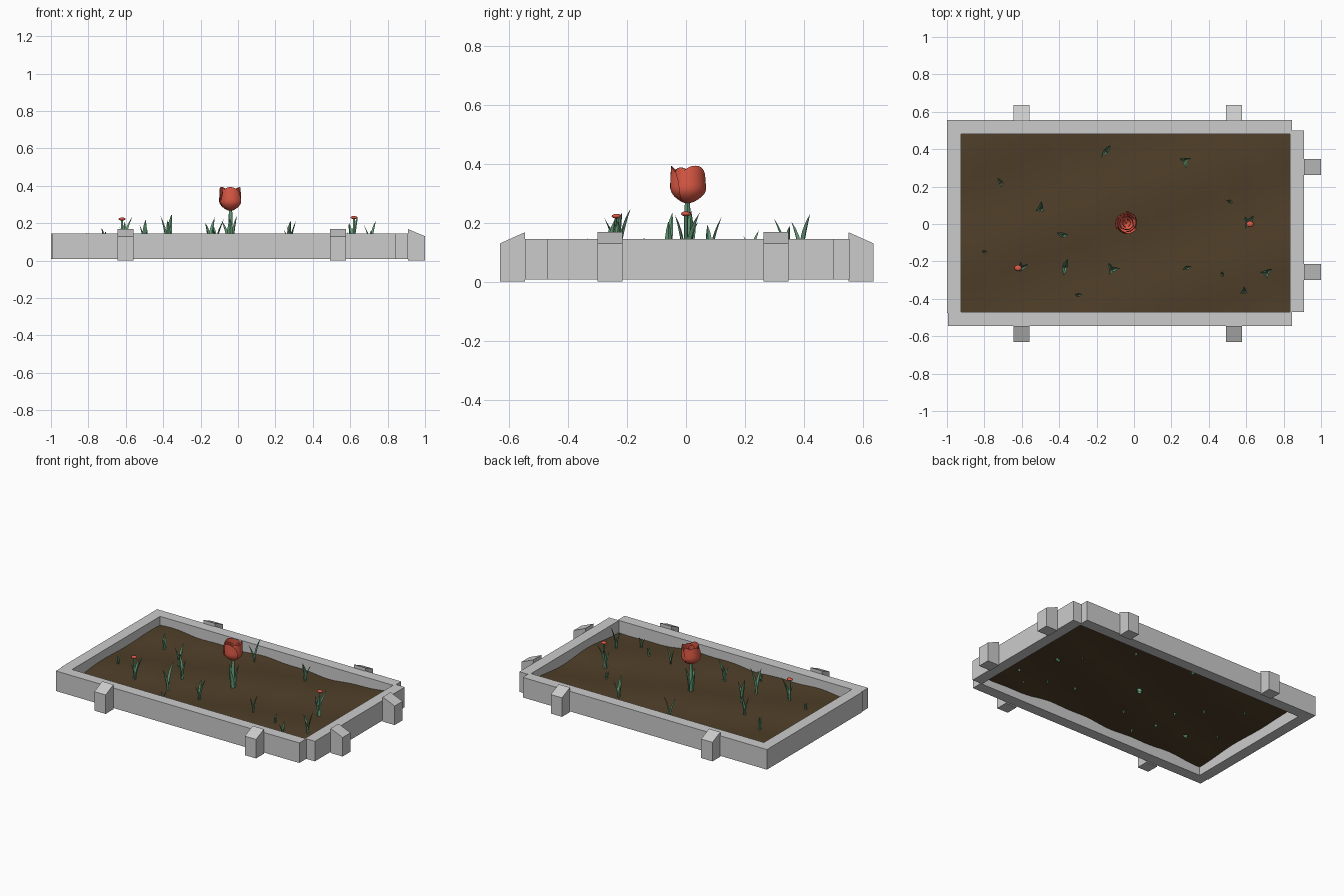
import bpy, bmesh, math
from math import sin, cos, pi, radians

if "Cube" in bpy.data.objects:
    bpy.data.objects.remove(bpy.data.objects["Cube"])


def material(name, rgb):
    m = bpy.data.materials.new(name)
    m.diffuse_color = (*rgb, 1)
    m.use_nodes = True
    m.node_tree.nodes["Principled BSDF"].inputs["Base Color"].default_value = m.diffuse_color
    return m


SOIL = material("soil_brown", (0.08, 0.05, 0.022))
LEAF = material("leaf_green", (0.14, 0.36, 0.2))
PETAL = material("petal_red", (0.72, 0.1, 0.06))


def finish(name, bm, mat=None, smooth=False):
    me = bpy.data.meshes.new(name)
    bmesh.ops.recalc_face_normals(bm, faces=bm.faces)
    bm.to_mesh(me)
    bm.free()
    ob = bpy.data.objects.new(name, me)
    bpy.context.collection.objects.link(ob)
    if mat:
        me.materials.append(mat)
    for p in me.polygons:
        p.use_smooth = smooth
    return ob


def grid(bm, fn, nu, nv):
    """Sheet of quads from fn(u, v), u and v in 0..1."""
    vs = [[bm.verts.new(fn(i / nu, j / nv)) for j in range(nv + 1)] for i in range(nu + 1)]
    for i in range(nu):
        for j in range(nv):
            bm.faces.new((vs[i][j], vs[i + 1][j], vs[i + 1][j + 1], vs[i][j + 1]))


def box(name, x0, x1, y0, y1, z0, z1):
    bm = bmesh.new()
    bmesh.ops.create_cube(bm, size=1)
    for v in bm.verts:
        v.co = (x1 if v.co.x > 0 else x0, y1 if v.co.y > 0 else y0, z1 if v.co.z > 0 else z0)
    return finish(name, bm)


# Border walls
box("back_wall", -1.0, 0.845, 0.48, 0.555, 0.008, 0.145)
box("front_wall", -0.995, 0.845, -0.545, -0.47, 0.008, 0.145)
box("left_wall", -1.0, -0.925, -0.475, 0.485, 0.008, 0.145)
box("right_wall", 0.835, 0.91, -0.47, 0.50, 0.008, 0.145)


# Stakes with sloped tops; angle 0 points outward along +x
def stake(name, x, y, angle, depth=0.085):
    bm = bmesh.new()
    prof = [(0, 0), (depth, 0), (depth, 0.13), (0, 0.168)]
    f = bm.faces.new([bm.verts.new((a, -0.0425, z)) for a, z in prof])
    ext = bmesh.ops.extrude_face_region(bm, geom=[f])["geom"]
    for v in ext:
        if isinstance(v, bmesh.types.BMVert):
            v.co.y += 0.085
    ob = finish(name, bm)
    ob.location = (x, y, 0)
    ob.rotation_euler.z = radians(angle)


for i, x in enumerate((-0.602, 0.535)):
    stake(f"back_stake_{i}", x, 0.55, 90)
    stake(f"front_stake_{i}", x, -0.545, -90)
for i, y in enumerate((-0.257, 0.305)):
    stake(f"right_stake_{i}", 0.91, y, 0, 0.09)


# Uneven soil surface
def ground(x, y):
    return (0.075 + 0.010 * sin(7 * x + 2 * y + 1) + 0.007 * sin(11 * y - 4 * x)
            + 0.004 * sin(19 * x + 9 * y))


bm = bmesh.new()


def soil_point(u, v):
    x, y = -0.925 + 1.762 * u, -0.472 + 0.954 * v
    return x, y, ground(x, y)


grid(bm, soil_point, 44, 24)
finish("soil", bm, SOIL, True)


# Folded pointed leaf blade leaning outward
def blade(bm, x, y, z0, top, ang, lean, w, r0=0.004):
    def point(u, v):
        s = 2 * v - 1
        half = w * (0.65 + 1.1 * u) * (1 - u ** 2.5) / 1.05
        r = r0 + lean * u ** 1.7 - abs(s) * half * 0.6
        t = s * half
        return (x + r * cos(ang) - t * sin(ang), y + r * sin(ang) + t * cos(ang),
                z0 + (top - z0) * u)
    grid(bm, point, 6, 2)


def stem(bm, x, y, z0, z1, r0, r1):
    def point(u, v):
        r = r0 + (r1 - r0) * u
        a = 2 * pi * v
        return x + r * cos(a), y + r * sin(a), z0 + (z1 - z0) * u
    grid(bm, point, 4, 8)


# Sprouts: x, y, top height, leaf count, first leaf angle
sprouts = [(-0.15, 0.39, 0.23, 2, 50), (0.27, 0.34, 0.215, 3, -90), (-0.71, 0.22, 0.175, 2, 110),
           (-0.50, 0.08, 0.22, 3, 80), (-0.38, -0.06, 0.235, 2, 170), (-0.80, -0.15, 0.15, 2, 160),
           (-0.37, -0.23, 0.25, 2, 75), (-0.12, -0.245, 0.22, 3, 0), (-0.61, -0.24, 0.235, 4, 10),
           (-0.30, -0.38, 0.14, 2, 0), (0.28, -0.235, 0.21, 2, 20), (0.47, -0.27, 0.14, 2, 100),
           (0.71, -0.26, 0.215, 3, 45), (0.59, -0.36, 0.15, 3, 90), (0.61, 0.0, 0.235, 4, 40),
           (0.515, 0.12, 0.115, 2, 150)]
for i, (x, y, top, n, a0) in enumerate(sprouts):
    bm = bmesh.new()
    z0 = ground(x, y) - 0.015
    for k in range(n):
        t = z0 + (top - z0) * (1 - 0.16 * k)
        blade(bm, x, y, z0, t, radians(a0) + 2 * pi * k / n + 0.3 * sin(k * 3 + i),
              0.27 * (t - z0) * (0.8 + 0.2 * sin(i + k)), 0.004 + 0.055 * (t - z0))
    finish(f"sprout_{i}", bm, LEAF)


# Cupped flower petal wrapped around an axis
def petal(bm, x, y, z0, h, rad, ang, spread, flare):
    def point(u, v):
        s = 2 * v - 1
        r = rad * (0.08 + 0.92 * sin(min(u / 0.55, 1) * pi / 2)) * (1 + flare * max(0, u - 0.55))
        a = ang + s * spread * (0.8 + 0.2 * sin(pi * u))
        r *= 1 + 0.07 * s
        z = z0 + h * (u ** 1.35) * (1 - 0.22 * abs(s) ** 2.2 * u)
        return x + r * cos(a), y + r * sin(a), z
    grid(bm, point, 10, 8)


# Small buds on short stems
for i, (x, y, z) in enumerate(((-0.62, -0.235, 0.222), (0.62, 0.0, 0.23))):
    bm = bmesh.new()
    stem(bm, x, y, ground(x, y) - 0.015, z - 0.004, 0.007, 0.006)
    finish(f"bud_stem_{i}", bm, LEAF, True)
    bm = bmesh.new()
    bmesh.ops.create_uvsphere(bm, u_segments=10, v_segments=6, radius=1)
    for v in bm.verts:
        v.co = (x + v.co.x * 0.02, y + v.co.y * 0.017, z + v.co.z * 0.008)
    finish(f"bud_{i}", bm, PETAL, True)

# Large open flower with nested petals
fx, fy = -0.04, 0.005
bm = bmesh.new()
for rad, n, h, spread, off, flare in ((0.059, 3, 0.128, 1.15, 0.5, -0.12), (0.052, 3, 0.122, 1.1, 1.55, -0.25),
                                      (0.039, 3, 0.112, 1.1, 0.9, -0.3), (0.023, 2, 0.104, 1.3, 0.2, -0.3)):
    for k in range(n):
        petal(bm, fx, fy, 0.265, h, rad, off + 2 * pi * k / n, spread, flare)
finish("flower_petals", bm, PETAL, True)

bm = bmesh.new()
stem(bm, fx, fy, ground(fx, fy) - 0.02, 0.272, 0.013, 0.009)
finish("flower_stem", bm, LEAF, True)

# Clasping leaves around the flower stem
bm = bmesh.new()
for ang, top, lean in ((20, 0.24, 0.02), (150, 0.215, 0.04), (265, 0.225, 0.025)):
    blade(bm, fx, fy, ground(fx, fy) - 0.015, top, radians(ang), lean, 0.017, 0.017)
finish("flower_leaves", bm, LEAF)
